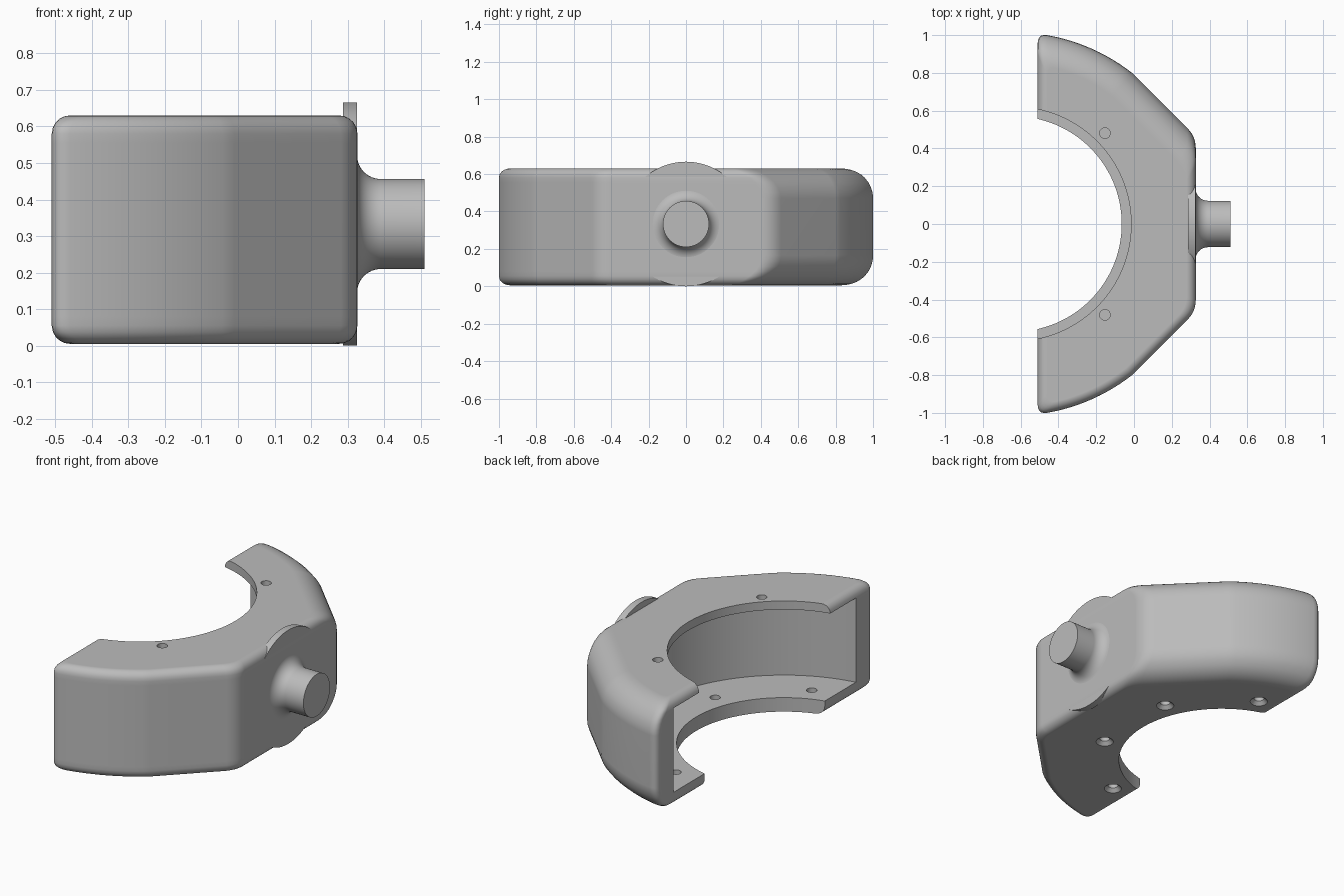
import bpy, bmesh, math
from mathutils import Matrix, Vector

cube = bpy.data.objects.get("Cube")
if cube:
    bpy.data.objects.remove(cube)

grey = bpy.data.materials.new("plain_grey")
grey.use_nodes = True
grey.diffuse_color = (0.5, 0.5, 0.5, 1)
grey.node_tree.nodes["Principled BSDF"].inputs["Base Color"].default_value = (0.5, 0.5, 0.5, 1)

CX = -0.635            # centre of the ring
BOTTOM, TOP = 0.005, 0.63
SMALL, LARGE = 0.05, 0.16   # edge rounding, front and back
FLAT_X = 0.327         # flat face that carries the shaft


def skin(name, rings):
    """Closed solid through a stack of equal rings of points."""
    bm = bmesh.new()
    loops = [[bm.verts.new(p) for p in ring] for ring in rings]
    n = len(loops[0])
    for a, b in zip(loops, loops[1:]):
        for i in range(n):
            j = (i + 1) % n
            bm.faces.new((a[i], a[j], b[j], b[i]))
    bm.faces.new(loops[0])
    bm.faces.new(loops[-1])
    bmesh.ops.recalc_face_normals(bm, faces=bm.faces)
    mesh = bpy.data.meshes.new(name)
    bm.to_mesh(mesh)
    bm.free()
    mesh.materials.append(grey)
    obj = bpy.data.objects.new(name, mesh)
    bpy.context.collection.objects.link(obj)
    return obj


def lathe(name, profile, x=0, y=0, z=0, along_x=False, sides=32):
    """Turned solid from (height, radius) pairs."""
    move = Matrix.Translation((x, y, z))
    if along_x:
        move = move @ Matrix.Rotation(math.pi / 2, 4, 'Y')
    turn = [2 * math.pi * i / sides for i in range(sides)]
    return skin(name, [[move @ Vector((r * math.cos(a), r * math.sin(a), h)) for a in turn]
                       for h, r in profile])


def bend(a, corner, b, steps):
    a, corner, b = Vector(a), Vector(corner), Vector(b)
    ts = [i / steps for i in range(steps + 1)]
    return [a * (1 - t) ** 2 + corner * 2 * t * (1 - t) + b * t * t for t in ts]


def inset(r, h):
    return r - math.sqrt(r * r - (r - h) ** 2) if h < r else 0


def half_outline(d, d_end):
    """From the open end, round the arc and the chamfer to the flat face."""
    radius, x0, xf = 1.015 - d, -0.51 + d_end, FLAT_X - d_end
    k = 1.425 - math.sqrt(2) * d
    u = (k - math.sqrt(2 * radius ** 2 - k * k)) / 2
    arc_y = lambda x: math.sqrt(radius ** 2 - (x - CX) ** 2)
    pts = bend((x0, arc_y(x0) - SMALL), (x0, arc_y(x0)),
               (x0 + SMALL, arc_y(x0 + SMALL)), 5)
    start, end = math.acos((x0 + SMALL - CX) / radius), math.acos(u / radius)
    for i in range(1, 13):
        a = start + (end - start) * i / 12
        pts.append(Vector((CX + radius * math.cos(a), radius * math.sin(a))))
    yc = k + CX - xf
    return pts + bend((xf - 0.045, yc + 0.045), (xf, yc), (xf, yc - 0.06), 6)


# Housing: outlines stacked in height, with a broader rounding on the back
steps = [0, 0.002, 0.008, 0.018, 0.032, 0.05, 0.075, 0.1, 0.13, 0.16]
levels = [BOTTOM + h for h in steps] + [TOP - h for h in reversed(steps)]
rings = []
for z in levels:
    h = min(z - BOTTOM, TOP - z)
    s, b = inset(SMALL, h), inset(LARGE, h)
    back = [(p.x, p.y, z) for p in half_outline(b, s)]
    front = [(p.x, -p.y, z) for p in half_outline(s, s)]
    rings.append(back + front[::-1])
housing = skin("housing", rings)

# Pocket, openings and screw holes
cutters = [
    lathe("pocket_cutter", [(0.087, 0.853), (0.58, 0.853)], CX, sides=128),
    lathe("top_opening_cutter", [(0.4, 0.62), (0.8, 0.62)], CX, sides=128),
    lathe("bottom_opening_cutter", [(-0.1, 0.57), (0.3, 0.57)], CX, sides=128),
]
for angle in (-45, 45):
    a = math.radians(angle)
    cutters.append(lathe("top_hole_cutter", [(0.5, 0.028), (0.7, 0.028)],
                         CX + 0.68 * math.cos(a), 0.68 * math.sin(a)))
for angle in (-67.5, -22.5, 22.5, 67.5):
    a = math.radians(angle)
    cutters.append(lathe("countersunk_hole_cutter",
                         [(-0.015, 0.068), (0.025, 0.028), (0.2, 0.028)],
                         CX + 0.68 * math.cos(a), 0.68 * math.sin(a)))
bpy.context.view_layer.objects.active = housing
for cutter in cutters:
    cutter.hide_render = True
    mod = housing.modifiers.new("cut", 'BOOLEAN')
    mod.operation, mod.solver, mod.object = 'DIFFERENCE', 'EXACT', cutter
    bpy.ops.object.modifier_apply(modifier=mod.name)
    bpy.data.objects.remove(cutter)

# Round flange, flush with the flat face, with a filleted stub shaft
fillet = [(0.391 - 0.065 * math.sin(a), 0.188 - 0.065 * math.cos(a))
          for a in (math.pi / 2 * i / 8 for i in range(8, -1, -1))]
shaft = lathe("flange_and_shaft",
              [(0.287, 0.333), (FLAT_X - 0.0006, 0.333)] + fillet + [(0.51, 0.123)],
              z=0.333, along_x=True, sides=96)

# Smooth shading that keeps the flat faces flat
for obj in (housing, shaft):
    bpy.ops.object.select_all(action='DESELECT')
    obj.select_set(True)
    bpy.context.view_layer.objects.active = obj
    bpy.ops.object.shade_smooth_by_angle(angle=math.radians(30))
    weighted = obj.modifiers.new("flat_faces", 'WEIGHTED_NORMAL')
    weighted.keep_sharp = True
